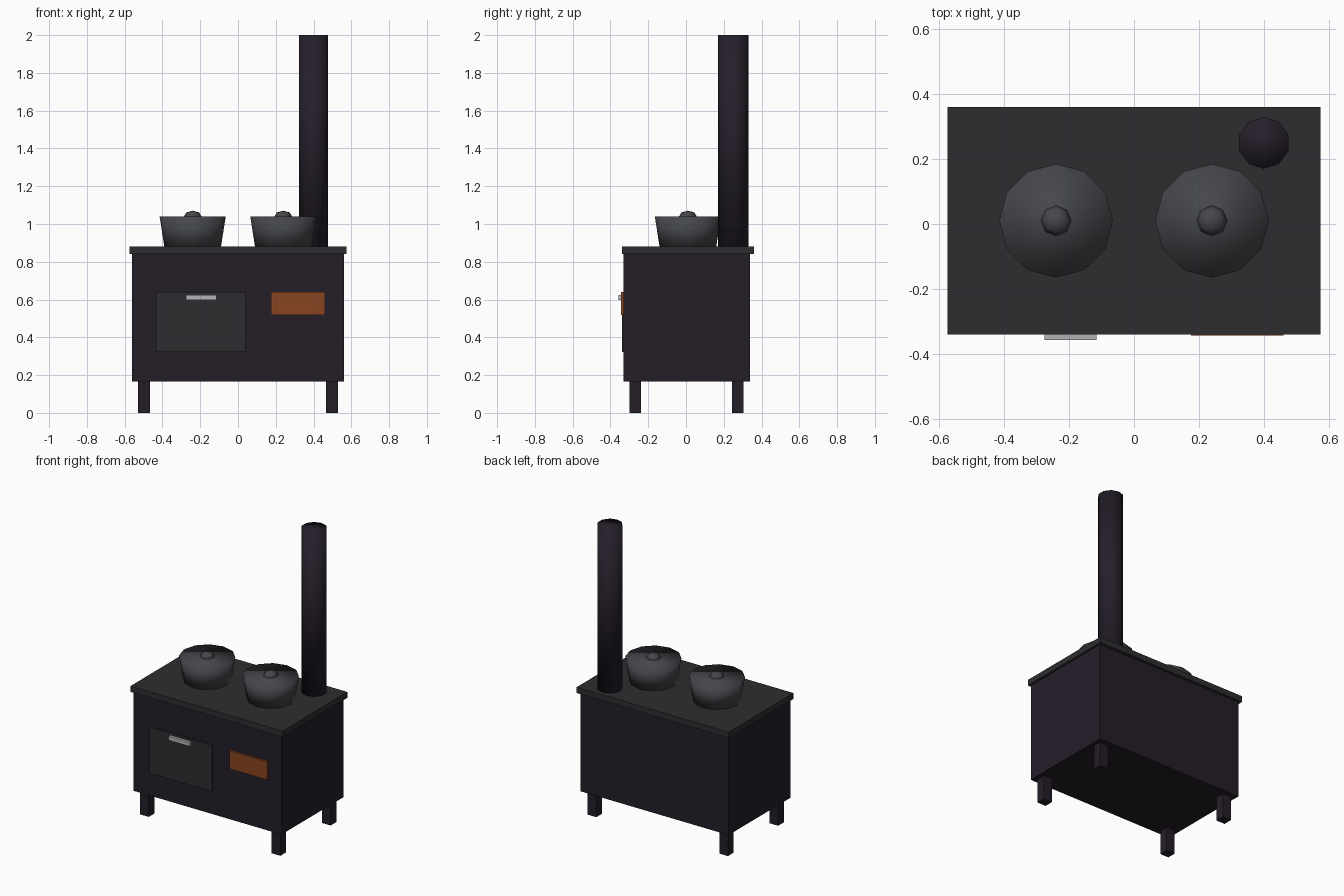
import bpy, bmesh
from math import cos, sin, pi
from mathutils import Matrix

if "Cube" in bpy.data.objects:
    bpy.data.objects.remove(bpy.data.objects["Cube"])


def material(name, r, g, b):
    m = bpy.data.materials.new(name)
    m.diffuse_color = (r, g, b, 1)
    m.use_nodes = True
    m.node_tree.nodes["Principled BSDF"].inputs["Base Color"].default_value = m.diffuse_color
    return m


IRON = material("dark_iron", 0.018, 0.013, 0.022)
PLATE = material("plate_iron", 0.027, 0.027, 0.03)
POT = material("pot_metal", 0.06, 0.062, 0.07)
STEEL = material("steel", 0.45, 0.45, 0.48)
EMBER = material("ember", 0.25, 0.06, 0.015)


def finish(bm, name, mat, smooth=False):
    for f in bm.faces:
        f.smooth = smooth
    bmesh.ops.recalc_face_normals(bm, faces=bm.faces)
    me = bpy.data.meshes.new(name)
    bm.to_mesh(me)
    bm.free()
    me.materials.append(mat)
    ob = bpy.data.objects.new(name, me)
    bpy.context.collection.objects.link(ob)
    return ob


def box(name, mat, x, y, z):
    """Box from (min, max) pairs."""
    bm = bmesh.new()
    bmesh.ops.create_cube(bm, size=1)
    for v in bm.verts:
        v.co = [p[0] + (p[1] - p[0]) * (c + 0.5) for p, c in zip((x, y, z), v.co)]
    return finish(bm, name, mat)


def tapered(name, mat, x, y, z0, z1, r0, r1, sides):
    """Capped round part with a vertex on the y axis."""
    bm = bmesh.new()
    rings = [[bm.verts.new((x + r * sin(2 * pi * i / sides),
                            y + r * cos(2 * pi * i / sides), z)) for i in range(sides)]
             for z, r in ((z0, r0), (z1, r1))]
    for i in range(sides):
        j = (i + 1) % sides
        bm.faces.new((rings[0][i], rings[0][j], rings[1][j], rings[1][i]))
    for ring in rings:
        bm.faces.new(ring)
    return finish(bm, name, mat, True)


# Stove body and cooking plate
box("stove_body", IRON, (-0.56, 0.56), (-0.33, 0.34), (0.165, 0.84))
box("cooktop", PLATE, (-0.575, 0.575), (-0.34, 0.36), (0.84, 0.88))

# Four legs
for sx, xs in (("left", (-0.53, -0.465)), ("right", (0.465, 0.53))):
    for sy, ys in (("front", (-0.30, -0.238)), ("back", (0.243, 0.305))):
        box(f"{sy}_{sx}_leg", IRON, xs, ys, (0, 0.165))

# Oven door, handle and fire opening
box("oven_door", PLATE, (-0.435, 0.04), (-0.34, -0.32), (0.323, 0.64))
box("door_handle", STEEL, (-0.275, -0.115), (-0.358, -0.335), (0.597, 0.625))
box("fire_opening", EMBER, (0.175, 0.46), (-0.344, -0.32), (0.517, 0.64))

# Chimney pipe
tapered("chimney", IRON, 0.4, 0.25, 0.87, 2.0, 0.08, 0.08, 10)

# Two pots with lid knobs
for side, x in (("left", -0.24), ("right", 0.24)):
    tapered(f"{side}_pot", POT, x, 0.01, 0.88, 1.04, 0.15, 0.175, 12)
    bm = bmesh.new()
    bmesh.ops.create_uvsphere(bm, u_segments=8, v_segments=4, radius=0.048,
                              matrix=Matrix.Translation((x, 0.01, 1.038)) @ Matrix.Diagonal((1, 1, 0.68, 1)))
    finish(bm, f"{side}_pot_knob", POT, True)
